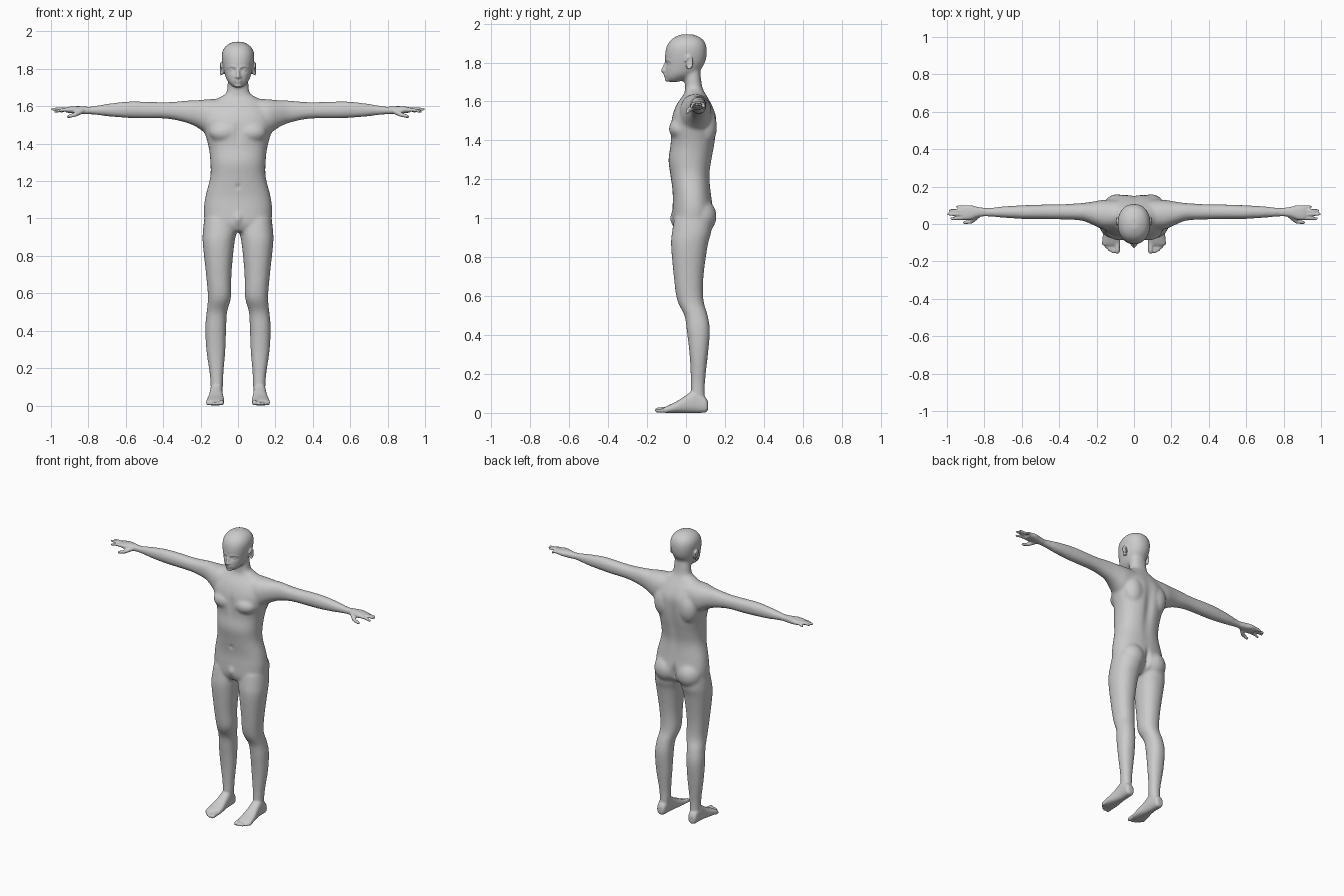
import bpy, bmesh, math
from mathutils import Vector

default_cube = bpy.data.objects.get("Cube")
if default_cube:
    bpy.data.objects.remove(default_cube)

SIDES = (1, -1)


def catmull(a, b, c, d, t):
    return b + 0.5 * t * (c - a + t * (2*a - 5*b + 4*c - d + t * (3*(b - c) + d - a)))


def bridge(bm, loops, side):
    """Closed skin through loops of points, mirrored when side is negative."""
    loops = [[bm.verts.new((p[0] * side, p[1], p[2])) for p in loop] for loop in loops]
    count = len(loops[0])
    for low, high in zip(loops, loops[1:]):
        for k in range(count):
            n = (k + 1) % count
            bm.faces.new((low[k], low[n], high[n], high[k]))
    bm.faces.new(loops[0])
    bm.faces.new(loops[-1])


def circle(count):
    return [(math.cos(math.tau * k / count), math.sin(math.tau * k / count)) for k in range(count)]


def loft(bm, axis, rings, side=1, power=2.2, steps=4):
    """Smooth closed form through rings of (position, low u, high u, low v, high v)."""
    last = len(rings) - 1
    sections = []
    for i in range(last):
        quad = [rings[max(0, min(last, i + k))] for k in (-1, 0, 1, 2)]
        sections += [[catmull(*p, s / steps) for p in zip(*quad)] for s in range(steps)]
    sections.append(rings[last])
    loops = []
    for pos, ulo, uhi, vlo, vhi in sections:
        loop = []
        for c, s in circle(28):
            u = (ulo + uhi) / 2 + (uhi - ulo) / 2 * math.copysign(abs(c) ** (2 / power), c)
            v = (vlo + vhi) / 2 + (vhi - vlo) / 2 * math.copysign(abs(s) ** (2 / power), s)
            loop.append({"x": (pos, u, v), "y": (u, pos, v), "z": (u, v, pos)}[axis])
        loops.append(loop)
    bridge(bm, loops, side)


def ellipsoid(bm, centre, radii, side=1):
    loops = []
    for step in range(-6, 7):
        lat = math.radians(step * 14)
        loops.append([[o + r * d for o, r, d in zip(
            centre, radii, (c * math.cos(lat), s * math.cos(lat), math.sin(lat)))]
            for c, s in circle(18)])
    bridge(bm, loops, side)


def tube(bm, points, start, end, side=1):
    """Chain of round-ended tapering capsules."""
    spans = len(points) - 1
    for i in range(spans):
        a, b = Vector(points[i]), Vector(points[i + 1])
        along = (b - a).normalized()
        across = along.orthogonal().normalized()
        other = along.cross(across)
        loops = []
        for origin, t, tilts in ((a, i, (-80, -45, 0)), (b, i + 1, (0, 45, 80))):
            r = start + (end - start) * t / spans
            for tilt in map(math.radians, tilts):
                hub = origin + along * r * math.sin(tilt)
                wide = r * math.cos(tilt)
                loops.append([hub + (across * c + other * s) * wide for c, s in circle(12)])
        bridge(bm, loops, side)


def push(bm, centre, radii, amount, side=1):
    """Soft dent or bulge along y with a smooth falloff."""
    cx, cy, cz = centre[0] * side, centre[1], centre[2]
    rx, ry, rz = radii
    for v in bm.verts:
        x, y, z = v.co
        v.co.y = y + amount * math.exp(-((x-cx)/rx)**2 - ((y-cy)/ry)**2 - ((z-cz)/rz)**2)


def fuse(obj, bm, voxel, rounds):
    """Write the parts into the object, merge them to one skin and relax it."""
    bmesh.ops.recalc_face_normals(bm, faces=bm.faces)
    bm.to_mesh(obj.data)
    bm.free()
    bpy.context.view_layer.objects.active = obj
    remesh = obj.modifiers.new("merge", "REMESH")
    remesh.mode = "VOXEL"
    remesh.voxel_size = voxel
    relax = obj.modifiers.new("relax", "SMOOTH")
    relax.factor = 0.5
    relax.iterations = rounds
    for name in ("merge", "relax"):
        bpy.ops.object.modifier_apply(modifier=name)


body = bpy.data.objects.new("body", bpy.data.meshes.new("body"))
bpy.context.collection.objects.link(body)

# Torso and neck: height, half width, front, back
torso = [(.93, .1, -.05, .08), (.97, .17, -.07, .13), (1.04, .183, -.07, .14),
         (1.12, .174, -.068, .13), (1.22, .149, -.08, .123), (1.3, .148, -.09, .135),
         (1.38, .157, -.08, .15), (1.46, .178, -.08, .157), (1.53, .19, -.07, .155),
         (1.59, .16, -.045, .13), (1.64, .11, -.01, .1), (1.67, .064, -.005, .085),
         (1.72, .056, -.005, .077), (1.78, .05, 0, .07)]
# Skull and jaw, same columns
head = [(1.7, .022, -.09, -.04), (1.715, .04, -.105, 0), (1.74, .06, -.107, .05),
        (1.77, .071, -.107, .08), (1.8, .079, -.107, .098), (1.84, .086, -.108, .107),
        (1.88, .087, -.101, .106), (1.91, .076, -.084, .094), (1.93, .056, -.06, .072),
        (1.945, .025, -.025, .035)]
# Leg: height, inner, outer, front, back
leg = [(1, .01, .18, -.06, .13), (.93, .008, .188, -.072, .13), (.86, .02, .188, -.077, .112),
       (.7, .035, .171, -.063, .09), (.58, .037, .161, -.046, .09), (.5, .058, .168, -.008, .112),
       (.42, .063, .175, .004, .123), (.3, .067, .17, .018, .113), (.18, .077, .153, .024, .1),
       (.11, .08, .147, .023, .097), (.05, .084, .148, .02, .1)]
# Arm: reach, front, back, bottom, top
arm = [(.08, -.03, .13, 1.44, 1.64), (.16, -.03, .13, 1.45, 1.638), (.22, -.005, .12, 1.488, 1.632),
       (.28, .018, .112, 1.513, 1.63), (.38, .024, .106, 1.533, 1.622), (.5, .026, .104, 1.535, 1.625),
       (.58, .026, .101, 1.537, 1.626), (.68, .032, .096, 1.544, 1.616), (.78, .039, .087, 1.556, 1.6),
       (.84, .036, .092, 1.557, 1.599)]

bm = bmesh.new()
loft(bm, "z", [(z, -w, w, f, b) for z, w, f, b in torso], power=2.3)
loft(bm, "z", [(z, -w, w, f, b) for z, w, f, b in head])
ellipsoid(bm, (0, -.04, 1), (.03, .044, .05))
for side in SIDES:
    loft(bm, "z", leg, side)
    loft(bm, "x", arm, side)
    # Chest, shoulder blade and buttock masses
    ellipsoid(bm, (.075, -.03, 1.46), (.08, .059, .055), side)
    ellipsoid(bm, (.09, .1, 1.47), (.07, .06, .1), side)
    ellipsoid(bm, (.085, .075, 1.01), (.086, .083, .09), side)
fuse(body, bm, voxel=.009, rounds=8)

bm = bmesh.new()
bm.from_mesh(body.data)
# Spine groove, buttock cleft, breastbone, navel and eye sockets
push(bm, (0, .16, 1.36), (.03, .06, .17), -.014)
push(bm, (0, .15, 1), (.015, .06, .06), -.025)
push(bm, (0, -.09, 1.46), (.018, .04, .06), .008)
push(bm, (0, -.085, 1.17), (.01, .04, .012), .008)
for side in SIDES:
    push(bm, (.032, -.1, 1.795), (.018, .04, .012), .012, side)

# Nose, lips and chin
tube(bm, [(0, -.101, 1.803), (0, -.118, 1.758)], .007, .011)
ellipsoid(bm, (0, -.106, 1.738), (.022, .009, .006))
ellipsoid(bm, (0, -.104, 1.728), (.019, .009, .006))
ellipsoid(bm, (0, -.096, 1.711), (.02, .013, .01))

# Palm and foot lofts, same columns as the arm; foot runs along its length
palm = [(.8, .042, .086, 1.558, 1.597), (.84, .036, .092, 1.558, 1.6), (.87, .024, .1, 1.561, 1.6),
        (.9, .021, .1, 1.564, 1.598), (.92, .025, .096, 1.567, 1.593)]
foot = [(.113, .1, .135, .015, .055), (.1, .089, .147, .002, .08), (.05, .083, .15, 0, .12),
        (0, .08, .155, 0, .09), (-.05, .074, .165, 0, .058), (-.1, .073, .171, 0, .035),
        (-.115, .078, .168, .003, .026)]
fingertips = [(.945, .092, 1.572), (.983, .073, 1.583), (.992, .052, 1.584), (.977, .029, 1.571)]
toes = [(.089, -.146, .014), (.112, -.148, .01), (.13, -.138, .01), (.147, -.124, .009), (.161, -.107, .009)]
for side in SIDES:
    # Eyeball, brow and nostril wing
    ellipsoid(bm, (.032, -.084, 1.794), (.014, .013, .009), side)
    tube(bm, [(.012, -.103, 1.809), (.034, -.096, 1.814), (.056, -.08, 1.808)], .007, .005, side)
    ellipsoid(bm, (.012, -.108, 1.756), (.007, .009, .007), side)
    # Ear: flat shell with a curled rim
    ellipsoid(bm, (.084, .015, 1.798), (.008, .016, .03), side)
    rim = [(.091, .015 + .017 * math.cos(a), 1.8 + .03 * math.sin(a))
           for a in map(math.radians, range(-110, 190, 30))]
    tube(bm, rim, .006, .006, side)
    # Hand
    loft(bm, "x", palm, side, power=2.5)
    for row, tip in enumerate(fingertips):
        knuckle = (.905, .089 - .019 * row, 1.581)
        middle = Vector(knuckle).lerp(Vector(tip), .5) + Vector((0, 0, .004))
        tube(bm, [knuckle, middle, tip], .0105, .0075, side)
    tube(bm, [(.835, .045, 1.574), (.87, .013, 1.556), (.907, .008, 1.545)], .015, .009, side)
    # Foot
    loft(bm, "y", foot, side, power=2.5)
    for x, y, r in toes:
        tube(bm, [(x, -.085, r + .006), (x, y, r)], r, r, side)
fuse(body, bm, voxel=.0055, rounds=2)

# One smooth grey skin
skin = bpy.data.materials.new("light_grey")
skin.use_nodes = True
skin.diffuse_color = (0.6, 0.6, 0.6, 1)
skin.node_tree.nodes["Principled BSDF"].inputs["Base Color"].default_value = skin.diffuse_color
body.data.materials.clear()
body.data.materials.append(skin)
body.data.polygons.foreach_set("use_smooth", [True] * len(body.data.polygons))
